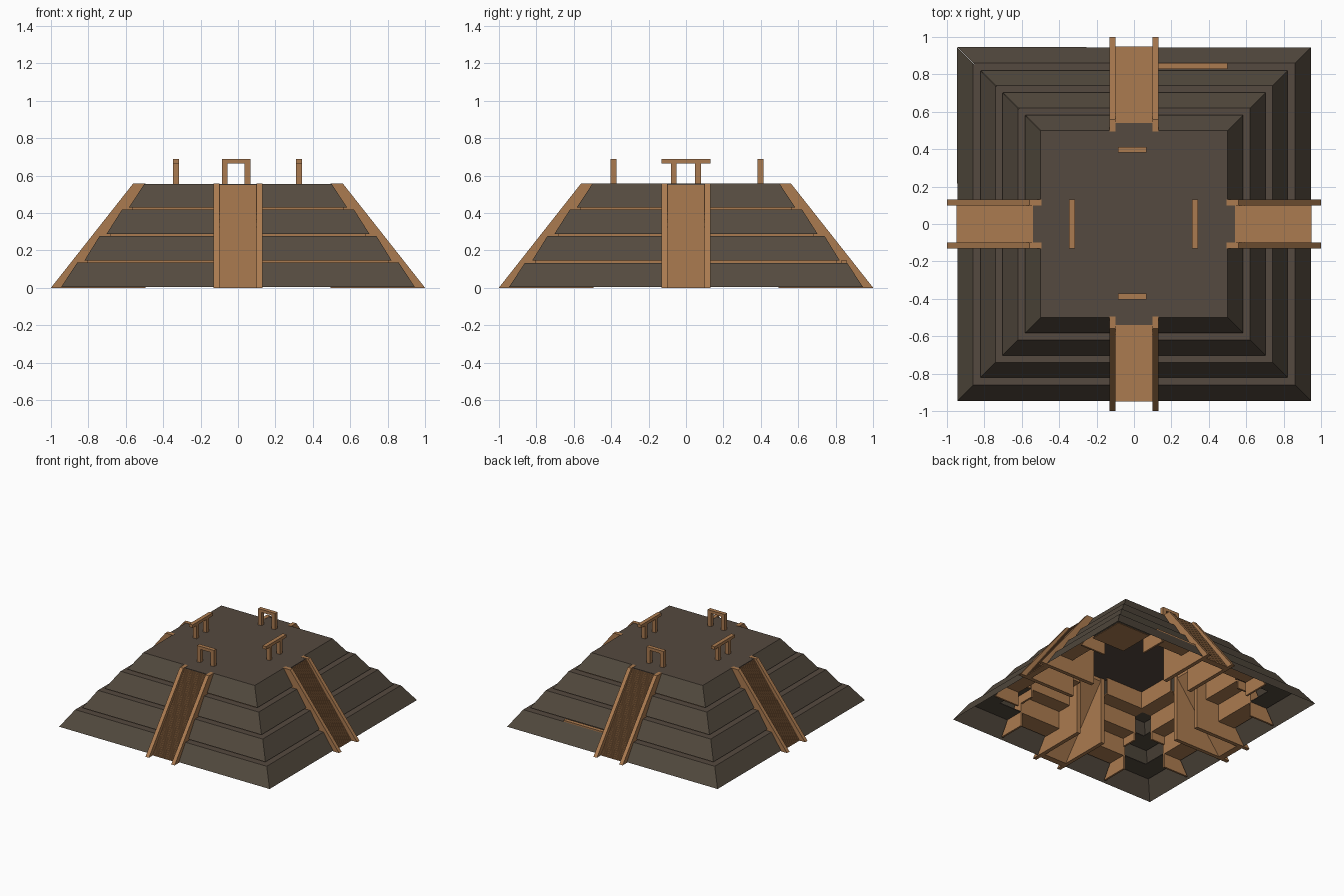
import bpy
import math
from mathutils import Matrix, Vector

if "Cube" in bpy.data.objects:
    bpy.data.objects.remove(bpy.data.objects["Cube"])


def material(name, rgb):
    m = bpy.data.materials.new(name)
    m.diffuse_color = (*rgb, 1)
    m.use_nodes = True
    m.node_tree.nodes["Principled BSDF"].inputs["Base Color"].default_value = m.diffuse_color
    return m


STONE = material("dark stone", (0.088, 0.069, 0.049))
PAVING = material("brown paving", (0.090, 0.067, 0.050))
WOOD = material("warm wood", (0.41, 0.198, 0.080))


def make(name, verts, faces, mats, indices=None):
    me = bpy.data.meshes.new(name)
    me.from_pydata(verts, [], faces)
    for m in mats:
        me.materials.append(m)
    if indices:
        me.polygons.foreach_set("material_index", indices)
    me.update()
    ob = bpy.data.objects.new(name, me)
    bpy.context.collection.objects.link(ob)
    return ob


def box(name, lo, hi, mat, turn=0):
    """Axis-aligned box, turned by quarter turns about z."""
    v = [(x, y, z) for x in (lo[0], hi[0]) for y in (lo[1], hi[1]) for z in (lo[2], hi[2])]
    f = [(0, 1, 3, 2), (4, 6, 7, 5), (0, 4, 5, 1), (2, 3, 7, 6), (0, 2, 6, 4), (1, 5, 7, 3)]
    ob = make(name, v, f, [mat])
    ob.matrix_world = Matrix.Rotation(turn * math.pi / 2, 4, 'Z')
    return ob


def extrude(name, profile, x0, x1, mat, turn=0):
    """Extrude an (outward distance, height) profile from x0 to x1 on one side."""
    n = len(profile)
    v = [(x, -d, z) for x in (x0, x1) for d, z in profile]
    f = [(i, (i + 1) % n, n + (i + 1) % n, n + i) for i in range(n)]
    f += [tuple(range(n))[::-1], tuple(range(n, 2 * n))]
    ob = make(name, v, f, [mat])
    ob.matrix_world = Matrix.Rotation(turn * math.pi / 2, 4, 'Z')
    return ob


# Hollow stepped tiers with recessed wooden bands, open behind each stair
TIERS = [(0.945, 0.86, 0.005, 0.134), (0.822, 0.74, 0.145, 0.277),
         (0.703, 0.62, 0.288, 0.418), (0.583, 0.50, 0.430, 0.556)]
profile, kinds = [], []
for i, (h0, h1, z0, z1) in enumerate(TIERS):
    profile += [(h0, z0), (h1, z1)]
    kinds.append(0)
    if i < 3:
        inner = TIERS[i + 1][0] - 0.018
        profile += [(inner, z1), (inner, TIERS[i + 1][2])]
        kinds += [1, 2, 0]
verts, faces, idx = [], [], []
GAP = 0.115
for k in range(4):
    rot = Matrix.Rotation(k * math.pi / 2, 3, 'Z')
    for (p, q, kind) in zip(profile, profile[1:], kinds):
        for s in (-1, 1):
            ts = [(-p[0], -q[0]), (-GAP, -GAP)] if s < 0 else [(GAP, GAP), (p[0], q[0])]
            b = len(verts)
            quad = [(ts[0][0], p), (ts[1][0], p), (ts[1][1], q), (ts[0][1], q)]
            verts += [rot @ Vector((t, -d, z)) for t, (d, z) in quad]
            faces.append((b, b + 1, b + 2, b + 3))
            idx.append(kind)
make("stepped_tiers", verts, faces, [STONE, PAVING, WOOD], idx)

# Top platform
box("top_platform", (-0.5, -0.5, 0.545), (0.5, 0.5, 0.556), PAVING)

# Stairs, side rails and hidden framing on all four sides
STEPS = 90
D0, D1, H = 0.95, 0.54, 0.55
stair = []
for i in range(STEPS):
    d = D0 + (D1 - D0) * i / STEPS
    stair += [(d, H * i / STEPS), (d, H * (i + 1) / STEPS)]
stair += [(D1, H), (0.50, H), (0.50, H - 0.03), (0.90, 0.0)]
rail = [(1.0, 0), (0.56, 0.558), (0.495, 0.558), (0.495, 0)]
rib = [(0.92, 0.01), (0.85, 0.128), (0.80, 0.128), (0.80, 0.15), (0.735, 0.27),
       (0.68, 0.27), (0.68, 0.295), (0.615, 0.41), (0.58, 0.41), (0.58, 0.20),
       (0.70, 0.20), (0.70, 0.01)]
for k in range(4):
    extrude("staircase", stair, -0.102, 0.102, WOOD, k)
    box("landing", (-0.1, -0.54, 0.546), (0.1, -0.49, 0.556), PAVING, k)
    for s in (-1, 1):
        x0, x1 = sorted((s * 0.10, s * 0.131))
        extrude("stair_rail", rail, x0, x1, WOOD, k)
        # Stepped rib closing the end of the framing
        x0, x1 = sorted((s * 0.485, s * 0.5))
        extrude("end_rib", rib, x0, x1, WOOD, k)
        # Stepped framing under the ledges, with stone at the corners
        f0, f1 = sorted((s * 0.131, s * 0.5))
        for (_, h1, _, z1), nxt in zip(TIERS, TIERS[1:]):
            back = nxt[1] - 0.04
            box("ledge_frame", (f0, -h1 + 0.006, z1 - 0.012), (f1, -back, z1 - 0.002), WOOD, k)
            box("riser_frame", (f0, -back - 0.012, z1 - 0.002), (f1, -back, nxt[3] - 0.012), WOOD, k)
            c0, c1 = sorted((s * 0.5, s * (h1 - 0.006)))
            box("corner_ledge", (c0, -h1 + 0.006, z1 - 0.008), (c1, -back, z1 - 0.002), STONE, k)

# Exposed wooden strip on the back ledge and a base plate in one corner
box("ledge_strip", (0.13, 0.828, 0.13), (0.5, 0.86, 0.145), WOOD)
box("corner_base_plate", (0.63, 0.63, 0.006), (0.925, 0.925, 0.012), WOOD)


# Gate frames on the platform
def gate(name, centre, posts, beam, along_x):
    def part(label, a0, a1, z0, z1):
        c0, c1 = centre - 0.016, centre + 0.016
        if along_x:
            box(label, (a0, c0, z0), (a1, c1, z1), WOOD)
        else:
            box(label, (c0, a0, z0), (c1, a1, z1), WOOD)
    for p in posts:
        part(name + "_post", p - 0.015, p + 0.015, 0.55, 0.665)
    part(name + "_beam", beam[0], beam[1], 0.664, 0.688)


gate("front_gate", -0.388, (-0.071, 0.051), (-0.086, 0.066), True)
gate("back_gate", 0.397, (-0.071, 0.051), (-0.086, 0.066), True)
gate("left_gate", -0.332, (-0.066, 0.064), (-0.13, 0.13), False)
gate("right_gate", 0.327, (-0.066, 0.064), (-0.13, 0.13), False)
